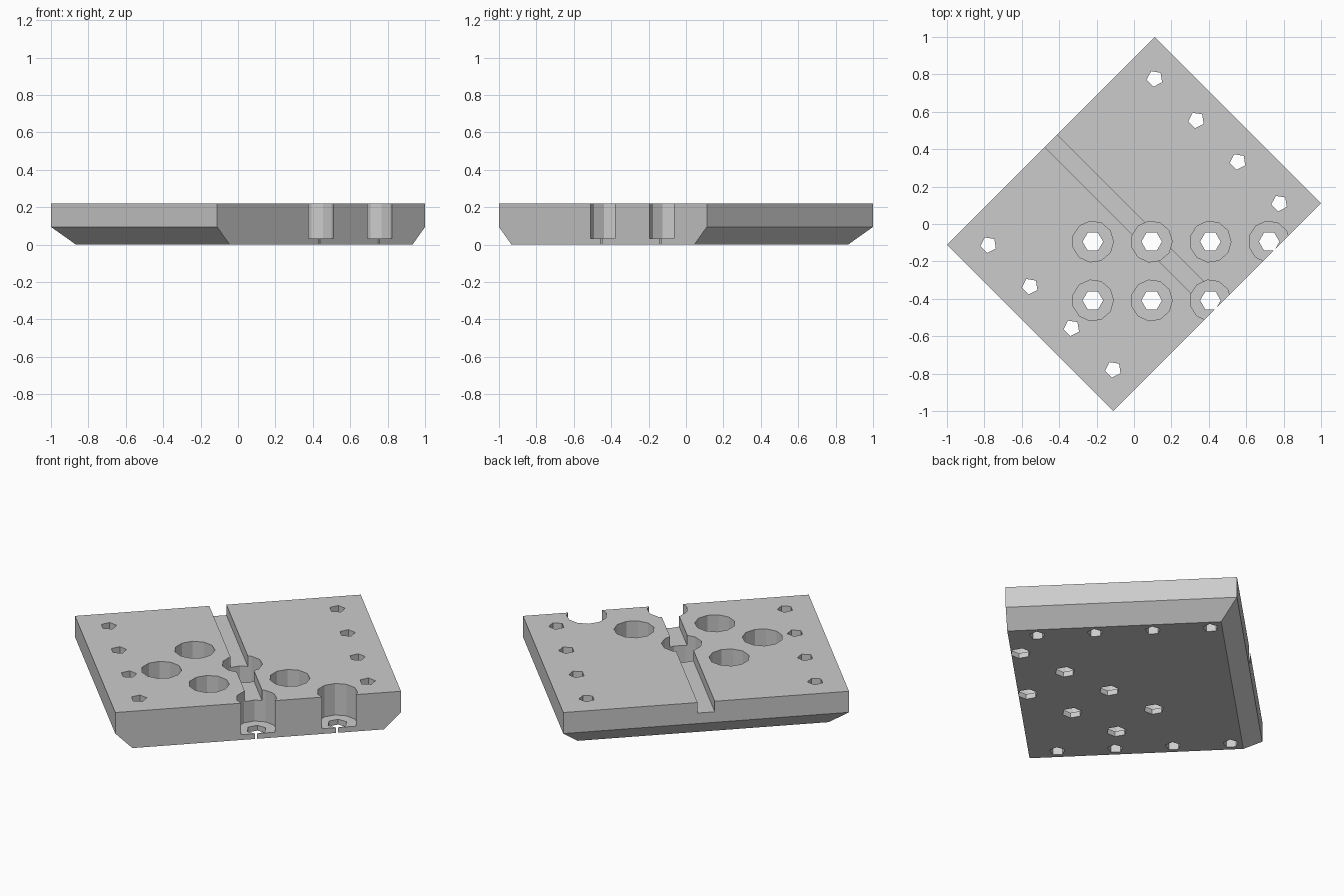
import bpy, bmesh, math
from mathutils import Matrix

cube = bpy.data.objects.get("Cube")
if cube:
    bpy.data.objects.remove(cube, do_unlink=True)

# Working unit: the plate is 50 x 40 x 7, turned 45 degrees about z
UNIT = 2 * math.sqrt(2) / 90
LENGTH, WIDTH, HEIGHT, CHAMFER = 50, 40, 7, 3
TURN = Matrix.Rotation(math.radians(45), 4, 'Z')
SCALE = Matrix.Scale(UNIT, 4)

grey = bpy.data.materials.new("plain_grey")
grey.use_nodes = True
grey.diffuse_color = (0.6, 0.6, 0.6, 1)
grey.node_tree.nodes["Principled BSDF"].inputs["Base Color"].default_value = (0.6, 0.6, 0.6, 1)


def add_object(name, bm, matrix):
    bmesh.ops.recalc_face_normals(bm, faces=bm.faces)
    bm.transform(matrix)
    mesh = bpy.data.meshes.new(name)
    bm.to_mesh(mesh)
    bm.free()
    mesh.materials.append(grey)
    obj = bpy.data.objects.new(name, mesh)
    bpy.context.collection.objects.link(obj)
    return obj


def prism_cutter(name, centres, radius, sides, z0, z1, matrix):
    """One upright prism per centre, with its first corner towards +x."""
    bm = bmesh.new()
    for x, y in centres:
        ring = [bm.verts.new((x + radius * math.cos(math.tau * i / sides),
                              y + radius * math.sin(math.tau * i / sides), z0))
                for i in range(sides)]
        base = bm.faces.new(ring)
        top = bmesh.ops.extrude_face_region(bm, geom=[base])["geom"]
        bmesh.ops.translate(bm, vec=(0, 0, z1 - z0),
                            verts=[v for v in top if isinstance(v, bmesh.types.BMVert)])
    return add_object(name, bm, matrix)


# Plate: lower edges chamfered on three sides, the fourth side stays square
bm = bmesh.new()
rings = []
for z, inset in ((0, CHAMFER), (CHAMFER, 0), (HEIGHT, 0)):
    x, back, front = LENGTH / 2 - inset, WIDTH / 2 - inset, -WIDTH / 2
    rings.append([bm.verts.new((px, py, z)) for px, py in
                  ((-x, front), (x, front), (x, back), (-x, back))])
for low, high in zip(rings, rings[1:]):
    for i in range(4):
        j = (i + 1) % 4
        bm.faces.new((low[i], low[j], high[j], high[i]))
bm.faces.new(rings[0])
bm.faces.new(rings[-1])
plate = add_object("mounting_plate", bm, SCALE @ TURN)

# Groove across the middle of the top
bm = bmesh.new()
bmesh.ops.create_cube(bm, size=1)
bm.transform(Matrix.Translation((0, 0, HEIGHT)) @ Matrix.Diagonal((3, WIDTH + 4, 4, 1)))
groove = add_object("groove_cutter", bm, SCALE @ TURN)

# Counterbored holes on a square grid; those on the edge break through it
grid = [(x, y) for x in (-7, 3, 13, 23) for y in (-3, -13) if x - y < 30]
bores = prism_cutter("counterbore_cutter", grid, 3.5, 11, 1, HEIGHT + 2, SCALE)
bolts = prism_cutter("bolt_hole_cutter", grid, 1.75, 6, -1, 4, SCALE)

# Small through holes along both short ends
ends = [(x, y) for x in (-20, 20) for y in (-15, -5, 5, 15)]
pins = prism_cutter("end_hole_cutter", ends, 1.4, 5, -1, HEIGHT + 1, SCALE @ TURN)

# Cut everything out of the plate
bpy.context.view_layer.objects.active = plate
for cutter in (groove, bores, bolts, pins):
    cutter.hide_render = True
    mod = plate.modifiers.new(cutter.name, 'BOOLEAN')
    mod.operation = 'DIFFERENCE'
    mod.solver = 'EXACT'
    mod.object = cutter
    bpy.ops.object.modifier_apply(modifier=mod.name)
    bpy.data.objects.remove(cutter, do_unlink=True)
